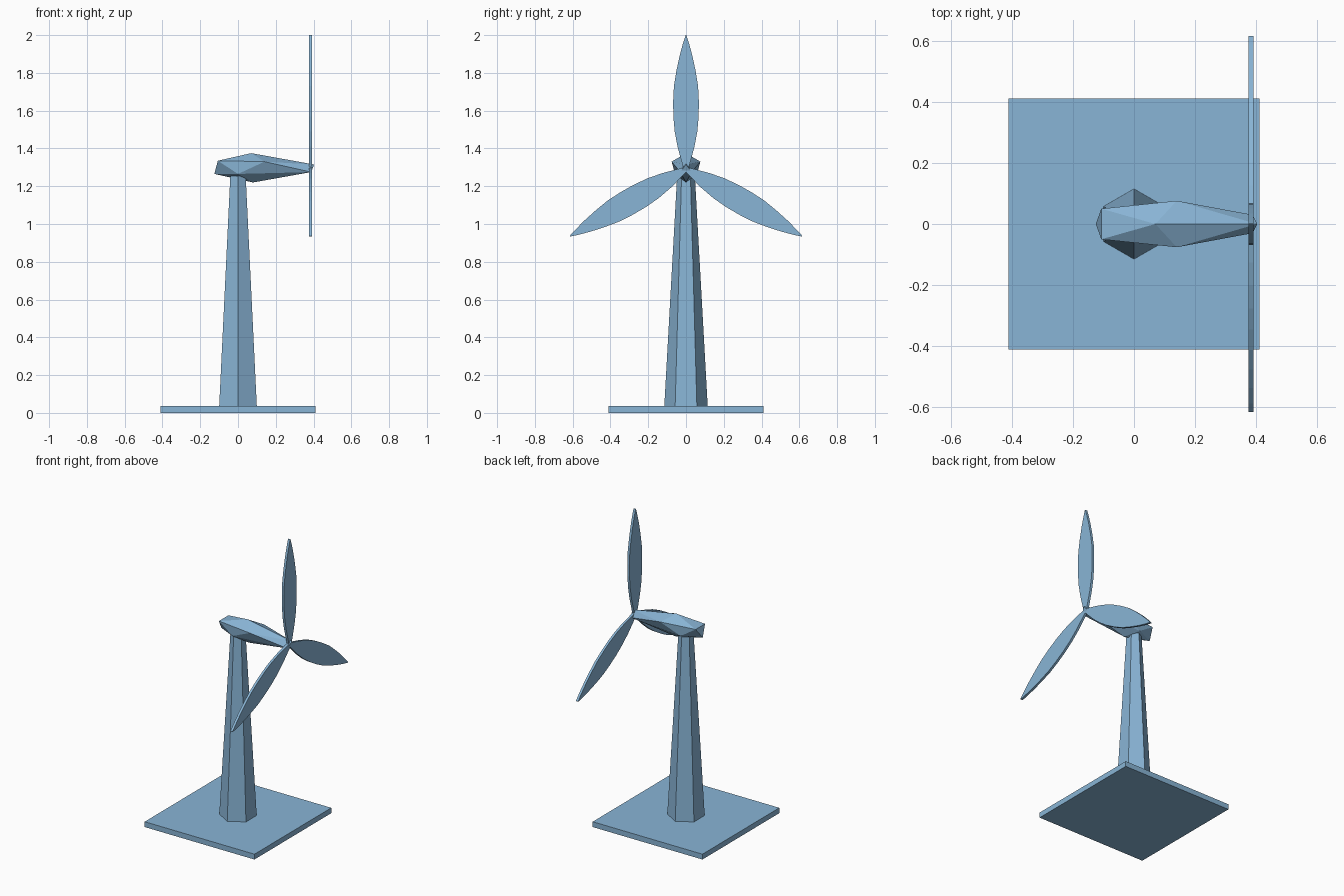
import bpy, bmesh, math
from mathutils import Matrix, Vector

cube = bpy.data.objects.get("Cube")
if cube:
    bpy.data.objects.remove(cube, do_unlink=True)

# Single flat paint colour
blue = bpy.data.materials.new("light_blue")
blue.use_nodes = True
color = (0.25, 0.46, 0.67, 1)
blue.diffuse_color = color
blue.node_tree.nodes["Principled BSDF"].inputs["Base Color"].default_value = color


def finish(name, bm):
    bmesh.ops.recalc_face_normals(bm, faces=bm.faces)
    mesh = bpy.data.meshes.new(name)
    bm.to_mesh(mesh)
    bm.free()
    mesh.materials.append(blue)
    obj = bpy.data.objects.new(name, mesh)
    bpy.context.collection.objects.link(obj)
    return obj


# Square ground plate
bm = bmesh.new()
bmesh.ops.create_cube(bm, size=1, matrix=Matrix.Translation((0, 0, 0.018))
                      @ Matrix.Diagonal((0.82, 0.82, 0.036, 1)))
finish("base_plate", bm)

# Tapered six-sided tower with corners toward the front and back
bm = bmesh.new()
bmesh.ops.create_cone(bm, cap_ends=True, segments=6, radius1=0.115, radius2=0.047,
                      depth=1.22, matrix=Matrix.Translation((0, 0, 0.645)))
for v in bm.verts:
    if abs(v.co.y) < 0.001:  # a corner lies on x, so turn the ring
        bmesh.ops.rotate(bm, verts=bm.verts, matrix=Matrix.Rotation(math.pi / 6, 3, "Z"))
        break
finish("tower", bm)

# Faceted nacelle: crown, keel, shoulders and triangular ends
bm = bmesh.new()
centre_points = [(-0.125, 1.265), (0.07, 1.375), (0.08, 1.22), (0.403, 1.315)]
side_points = [(-0.107, 0.05, 1.335), (0.14, 0.076, 1.33),
               (0.0, 0.058, 1.265), (0.388, 0.03, 1.275)]
for x, z in centre_points:
    bm.verts.new((x, 0, z))
for x, y, z in side_points:
    for side in (-1, 1):
        bm.verts.new((x, side * y, z))
bmesh.ops.convex_hull(bm, input=bm.verts)
finish("nacelle", bm)

# Three flat leaf-shaped blades: (distance from hub, half width)
outline = [(0.0, 0.012), (0.05, 0.026), (0.12, 0.045), (0.2, 0.06), (0.28, 0.067),
           (0.36, 0.068), (0.44, 0.064), (0.52, 0.051), (0.6, 0.034),
           (0.67, 0.015), (0.71, 0.002)]
hub = Vector((0.375, 0, 1.29))
for i, name in enumerate(("top_blade", "back_blade", "front_blade")):
    bm = bmesh.new()
    rim = [(w, r) for r, w in outline] + [(-w, r) for r, w in reversed(outline)]
    face = bm.faces.new([bm.verts.new((0, y, z)) for y, z in rim])
    grown = bmesh.ops.extrude_face_region(bm, geom=[face])["geom"]
    bmesh.ops.translate(bm, vec=(0.016, 0, 0),
                        verts=[g for g in grown if isinstance(g, bmesh.types.BMVert)])
    bm.transform(Matrix.Translation(hub) @ Matrix.Rotation(-i * math.tau / 3, 4, "X"))
    finish(name, bm)
